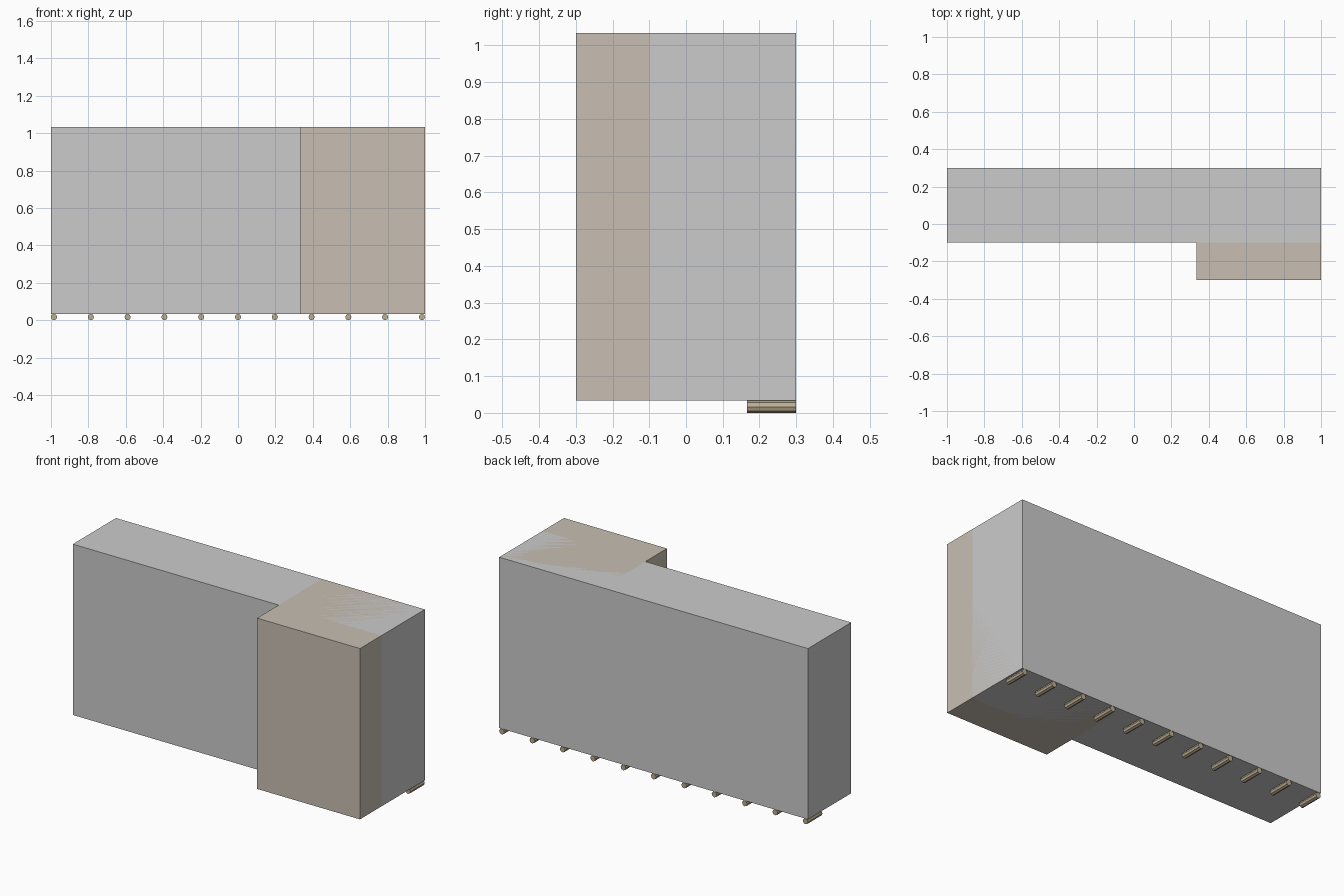
import bpy
from math import pi

if "Cube" in bpy.data.objects:
    bpy.data.objects.remove(bpy.data.objects["Cube"])

U = 2 / 60  # design unit: the model is 60 units long


def material(name, rgb):
    mat = bpy.data.materials.new(name)
    mat.diffuse_color = (*rgb, 1)
    mat.use_nodes = True
    mat.node_tree.nodes["Principled BSDF"].inputs["Base Color"].default_value = mat.diffuse_color
    return mat


def box(name, low, high, mat=None):
    centre = [(a + b) / 2 for a, b in zip(low, high)]
    bpy.ops.mesh.primitive_cube_add(size=1, location=centre)
    obj = bpy.context.object
    obj.name = name
    obj.scale = [b - a for a, b in zip(low, high)]
    bpy.ops.object.transform_apply(location=False, rotation=False, scale=True)
    if mat:
        obj.data.materials.append(mat)
    return obj


taupe = material("taupe", (0.58, 0.52, 0.45))
tan = material("tan", (0.50, 0.42, 0.28))

# Long main body, raised on the rods
box("main_block", (-1, -0.1, U), (1, 0.3, 1 + U))

# Full-depth wing that projects forward at the right end
box("projecting_wing", (1 / 3, -0.3, U), (1, 0.3, 1 + U), taupe)

# Row of eight-sided rods under the back edge
ROD_COUNT = 11
ROD_LENGTH = 4 * U
RADIUS = U / 2
for i in range(ROD_COUNT):
    x = (1 - RADIUS) * (2 * i / (ROD_COUNT - 1) - 1)
    bpy.ops.mesh.primitive_cylinder_add(
        vertices=8, radius=RADIUS, depth=ROD_LENGTH,
        location=(x, 0.3 - ROD_LENGTH / 2, RADIUS), rotation=(pi / 2, 0, 0))
    rod = bpy.context.object
    rod.name = f"support_rod_{i + 1}"
    rod.data.materials.append(tan)
